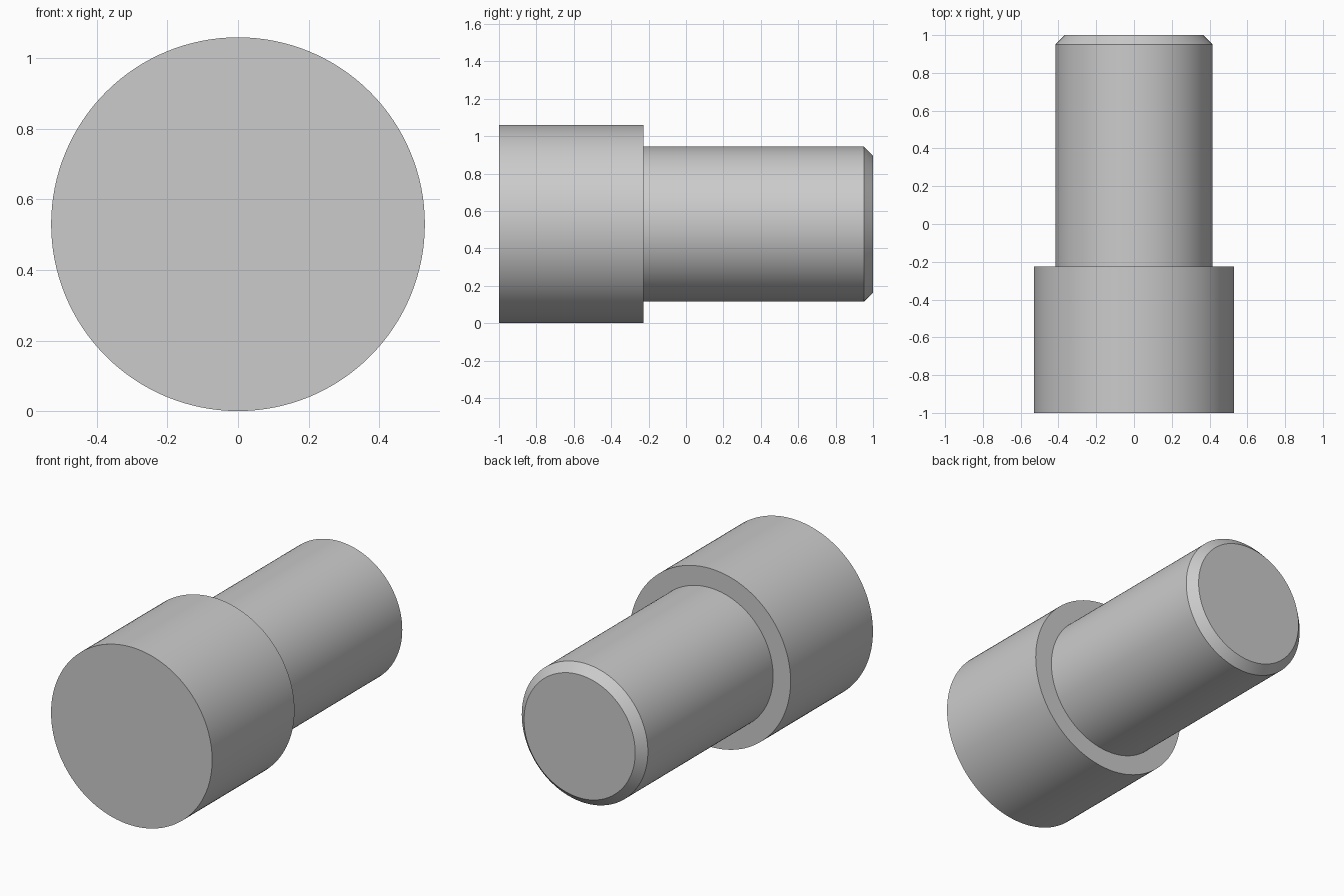
import bpy, bmesh, math

if "Cube" in bpy.data.objects:
    bpy.data.objects.remove(bpy.data.objects["Cube"])

SEGMENTS = 128
AXIS_Z = 0.53

# Plain grey metal
grey = bpy.data.materials.new("grey")
grey.diffuse_color = (0.6, 0.6, 0.6, 1)
grey.use_nodes = True
grey.node_tree.nodes["Principled BSDF"].inputs["Base Color"].default_value = grey.diffuse_color

# Half profile as (y, radius): wide head, shoulder, shaft, chamfered tip
profile = [(-1, 0.53), (-0.226, 0.53), (-0.226, 0.415), (0.951, 0.415), (1, 0.366)]

# Stepped pin: revolve the profile around the y axis
bm = bmesh.new()
rings = []
for y, r in profile:
    ring = []
    for i in range(SEGMENTS):
        a = 2 * math.pi * i / SEGMENTS
        ring.append(bm.verts.new((r * math.cos(a), y, AXIS_Z + r * math.sin(a))))
    rings.append(ring)
for lower, upper in zip(rings, rings[1:]):
    for i in range(SEGMENTS):
        j = (i + 1) % SEGMENTS
        bm.faces.new((lower[i], lower[j], upper[j], upper[i]))

# Flat end caps
bm.faces.new(rings[0])
bm.faces.new(rings[-1])
bmesh.ops.recalc_face_normals(bm, faces=bm.faces)

mesh = bpy.data.meshes.new("stepped_pin")
bm.to_mesh(mesh)
bm.free()
mesh.materials.append(grey)
pin = bpy.data.objects.new("stepped_pin", mesh)
bpy.context.collection.objects.link(pin)

# Smooth sides, sharp rims
bpy.context.view_layer.objects.active = pin
pin.select_set(True)
bpy.ops.object.shade_smooth_by_angle(angle=math.radians(30))
